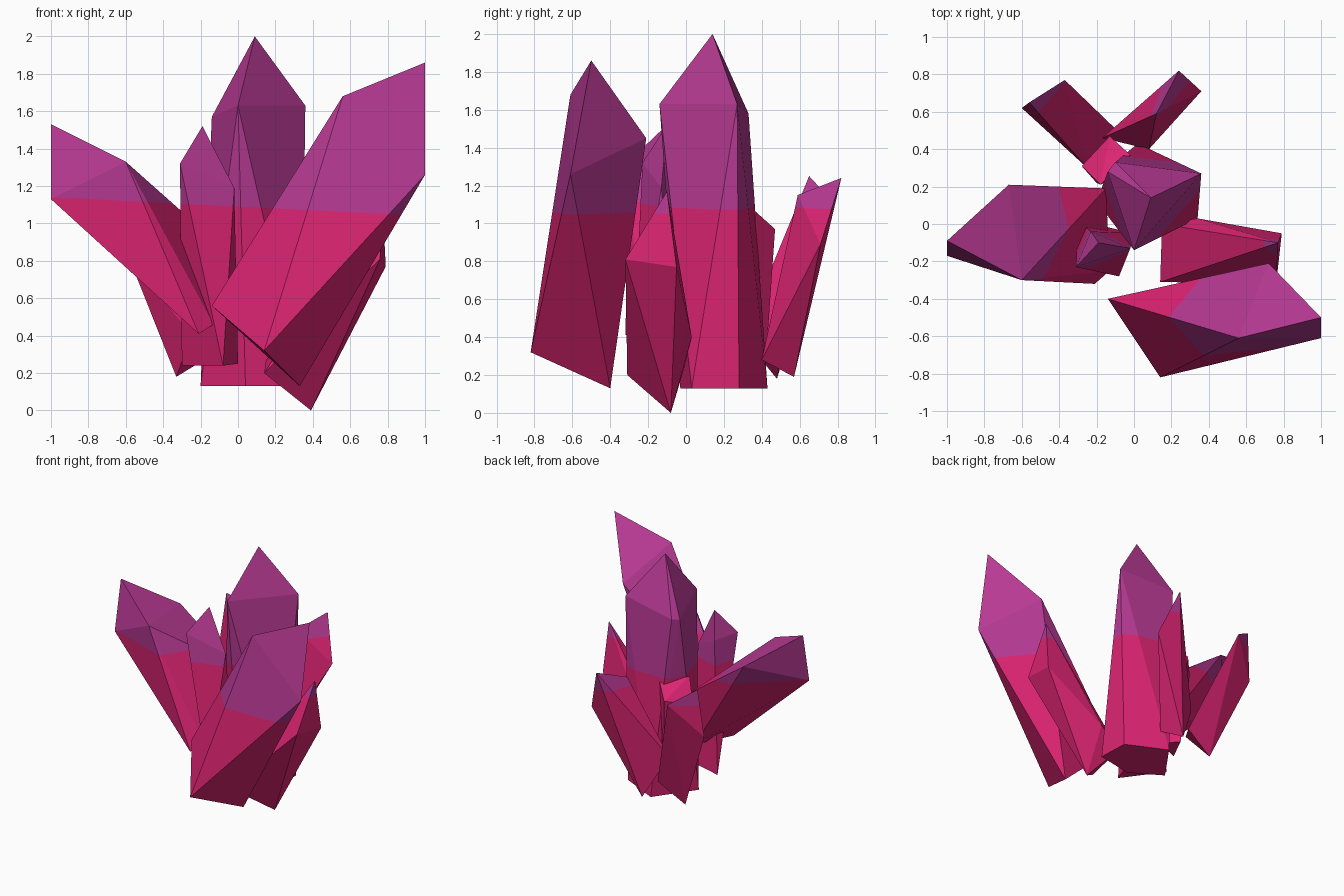
import bpy, bmesh
from mathutils import Vector


def material(name, rgb):
    m = bpy.data.materials.new(name)
    m.diffuse_color = (*rgb, 1)
    return m


CRIMSON = material("crimson", (0.716, 0.018, 0.168))
PURPLE = material("purple", (0.479, 0.042, 0.296))

# Colour change: a slightly tilted plane through the whole cluster
SPLIT_POINT = Vector((0, 0, 1.09))
SPLIT_NORMAL = Vector((0.05, 0, 1)).normalized()


def crystal(name, foot, shoulder, tip):
    """Faceted shard: hull of foot corners, shoulder corners and tip."""
    bm = bmesh.new()
    for p in foot + shoulder + [tip]:
        bm.verts.new(p)
    res = bmesh.ops.convex_hull(bm, input=bm.verts[:])
    loose = [v for v in bm.verts if not v.link_faces]
    bmesh.ops.delete(bm, geom=loose, context='VERTS')
    # cut at the colour change and paint the upper part
    bmesh.ops.bisect_plane(bm, geom=bm.verts[:] + bm.edges[:] + bm.faces[:],
                           plane_co=SPLIT_POINT, plane_no=SPLIT_NORMAL)
    bmesh.ops.recalc_face_normals(bm, faces=bm.faces[:])
    for f in bm.faces:
        above = (f.calc_center_median() - SPLIT_POINT).dot(SPLIT_NORMAL) > 0
        f.material_index = int(above)
    me = bpy.data.meshes.new(name)
    bm.to_mesh(me)
    bm.free()
    me.materials.append(CRIMSON)
    me.materials.append(PURPLE)
    ob = bpy.data.objects.new(name, me)
    bpy.context.collection.objects.link(ob)
    return ob


# Upright centre crystal on a five-sided foot
foot_xy = [(0.04, -0.03), (0.34, 0.03), (0.33, 0.28), (0.02, 0.43), (-0.2, 0.12)]
crystal("center_crystal",
        [(x, y, 0.13) for x, y in foot_xy],
        [(0, -0.14, 1.63), (0.36, 0.27, 1.63), (-0.1, 0.33, 1.58), (-0.14, 0.28, 1.57)],
        (0.09, 0.14, 2.0))

# Large crystal leaning to the front right
crystal("front_right_crystal",
        [(0.14, -0.82, 0.32), (-0.14, -0.4, 0.56), (0.33, -0.4, 0.13)],
        [(0.56, -0.61, 1.68), (1.0, -0.61, 1.26), (0.72, -0.21, 1.45)],
        (1.0, -0.5, 1.86))

# Large crystal leaning left
crystal("left_crystal",
        [(-0.21, -0.32, 0.41), (-0.13, -0.25, 0.46), (-0.15, 0.19, 0.93), (-0.15, 0.1, 0.48)],
        [(-1.0, -0.17, 1.13), (-0.6, -0.3, 1.33), (-0.67, 0.21, 1.3)],
        (-1.0, -0.09, 1.53))

# Slim upright crystal left of centre
crystal("slim_crystal",
        [(-0.3, 0.02, 0.24), (-0.08, -0.28, 0.24), (0.0, -0.05, 0.25)],
        [(-0.31, -0.23, 1.32), (-0.02, -0.13, 1.19), (-0.23, -0.04, 1.3)],
        (-0.19, -0.1, 1.52))

# Lower right crystal
crystal("right_crystal",
        [(0.39, -0.08, 0.0), (0.14, -0.31, 0.2), (0.15, 0.0, 0.27), (0.34, 0.03, 0.4)],
        [(0.79, -0.05, 0.77), (0.76, -0.32, 0.81)],
        (0.77, -0.1, 1.17))

# Two crystals leaning to the back
crystal("back_left_crystal",
        [(-0.33, 0.48, 0.18), (-0.1, 0.51, 0.32), (-0.25, 0.3, 0.4)],
        [(-0.6, 0.62, 0.86), (-0.37, 0.77, 1.12)],
        (-0.56, 0.65, 1.25))
crystal("back_right_crystal",
        [(0.0, 0.57, 0.19), (0.08, 0.4, 0.28), (-0.17, 0.46, 0.52)],
        [(0.36, 0.71, 0.89), (0.12, 0.59, 1.15)],
        (0.24, 0.82, 1.24))

# Short stub filling the gap behind the centre
crystal("back_stub",
        [(-0.2, 0.22, 0.25), (-0.1, 0.42, 0.25), (0.0, 0.3, 0.25)],
        [(-0.28, 0.31, 0.93), (-0.13, 0.47, 0.97), (-0.02, 0.37, 1.06)],
        (-0.18, 0.21, 1.09))
